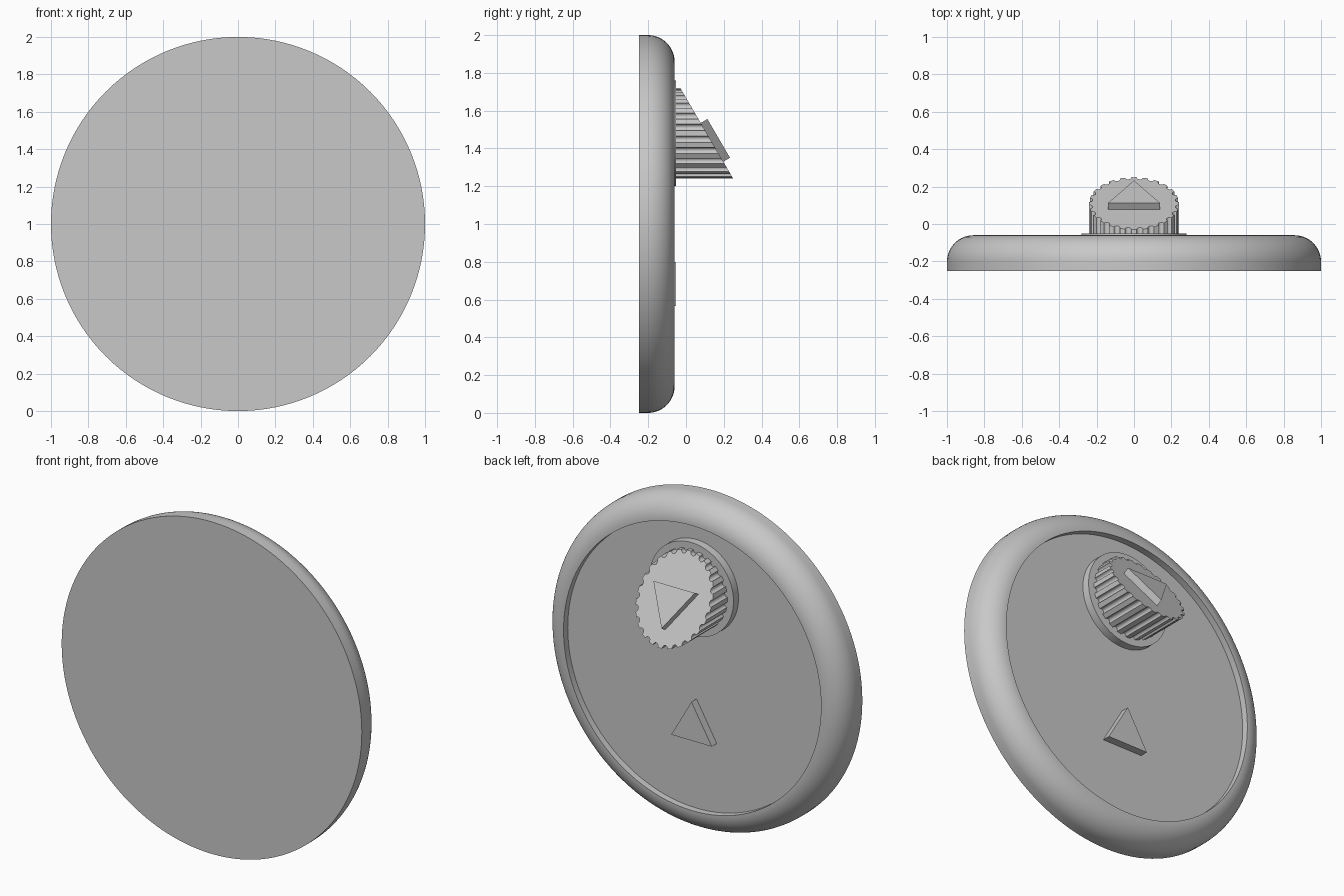
import bpy, bmesh, math
from mathutils import Vector

cube = bpy.data.objects.get("Cube")
if cube:
    bpy.data.objects.remove(cube)

grey = bpy.data.materials.new("light grey")
grey.use_nodes = True
COLOUR = (0.58, 0.58, 0.58, 1)
grey.diffuse_color = COLOUR
grey.node_tree.nodes["Principled BSDF"].inputs["Base Color"].default_value = COLOUR


def finish(bm, name, smooth=None):
    bmesh.ops.recalc_face_normals(bm, faces=bm.faces)
    mesh = bpy.data.meshes.new(name)
    bm.to_mesh(mesh)
    bm.free()
    mesh.materials.append(grey)
    obj = bpy.data.objects.new(name, mesh)
    bpy.context.collection.objects.link(obj)
    if smooth:
        bpy.ops.object.select_all(action='DESELECT')
        obj.select_set(True)
        bpy.context.view_layer.objects.active = obj
        bpy.ops.object.shade_smooth_by_angle(angle=math.radians(smooth))
    return obj


def lathe(name, profile, centre_z, steps):
    """Spin (radius, y) points around an axis along y."""
    bm = bmesh.new()
    verts = [bm.verts.new((r, y, centre_z)) for r, y in profile]
    edges = [bm.edges.new(pair) for pair in zip(verts, verts[1:])]
    bmesh.ops.spin(bm, geom=verts + edges, cent=(0, 0, centre_z), axis=(0, 1, 0),
                   angle=math.tau, steps=steps, use_duplicate=False)
    bmesh.ops.remove_doubles(bm, verts=bm.verts, dist=1e-5)
    return finish(bm, name, 30)


def prism(name, bottom, top, smooth=None):
    bm = bmesh.new()
    a = [bm.verts.new(p) for p in bottom]
    b = [bm.verts.new(p) for p in top]
    bm.faces.new(a)
    bm.faces.new(b)
    for i in range(len(a)):
        j = (i + 1) % len(a)
        bm.faces.new((a[i], a[j], b[j], b[i]))
    return finish(bm, name, smooth)


# Round body: flat front, rounded rim, recessed back panel
FLOOR, RIM, FILLET = -0.10, -0.06, 0.142
body = [(0, -0.25), (1, -0.25)]
for i in range(17):
    a = math.pi / 2 * i / 16
    body.append((1 - FILLET + FILLET * math.cos(a), RIM - FILLET + FILLET * math.sin(a)))
body += [(1 - FILLET, FLOOR), (0, FLOOR)]
lathe("round_body", body, 1, 128)

# Round pad beneath the knob
KNOB_Z, PAD_TOP = 1.48, -0.052
lathe("knob_pad", [(0, FLOOR - 0.01), (0.28, FLOOR - 0.01), (0.28, PAD_TOP), (0, PAD_TOP)],
      KNOB_Z, 96)

# Grooved knob cut off at a slant
SLOPE = 0.583


def slant_y(z):
    return 0.11 + (KNOB_Z - z) * SLOPE


GROOVES, RADIUS, NOTCH = 24, 0.24, 0.017
outline = []
for k in range(GROOVES):
    mid = math.tau * (k + 0.5) / GROOVES
    out = Vector((math.cos(mid), math.sin(mid)))
    side = Vector((-out.y, out.x))
    for i in range(9):
        t = math.pi * i / 8
        outline.append(out * (RADIUS - NOTCH * math.sin(t)) - side * NOTCH * math.cos(t))
    land = math.tau * (k + 1) / GROOVES
    outline.append(Vector((math.cos(land), math.sin(land))) * RADIUS)
low = [(p.x, PAD_TOP - 0.01, KNOB_Z + p.y) for p in outline]
high = [(x, slant_y(z), z) for x, y, z in low]
prism("grooved_knob", low, high, 30)

# Triangle raised from the slanted knob face, pointing down
normal = Vector((0, 1, SLOPE)).normalized()
arrow = [Vector((x, slant_y(z), z)) for x, z in ((-0.138, 1.535), (0.138, 1.535), (0, 1.33))]
prism("knob_triangle", [p - normal * 0.01 for p in arrow], [p + normal * 0.041 for p in arrow])

# Triangle raised from the back panel, pointing up
mark = [(-0.135, 0.567), (0.135, 0.567), (0, 0.8)]
prism("panel_triangle", [(x, FLOOR - 0.01, z) for x, z in mark],
      [(x, PAD_TOP, z) for x, z in mark])
